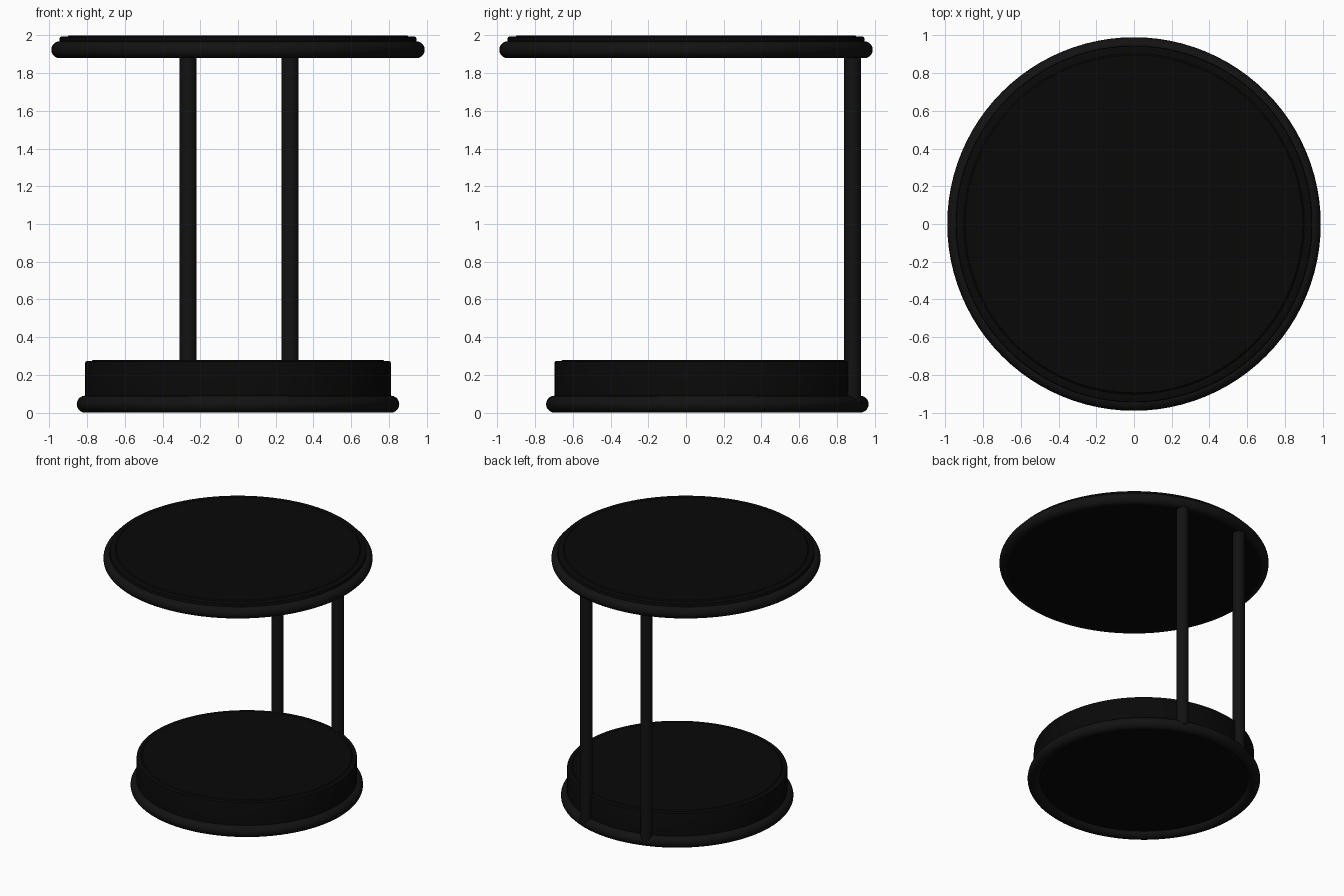
import bpy, bmesh, math
from mathutils import Matrix

if "Cube" in bpy.data.objects:
    bpy.data.objects.remove(bpy.data.objects["Cube"])


def material(name, v):
    m = bpy.data.materials.new(name)
    m.diffuse_color = (v, v, v, 1)
    m.use_nodes = True
    m.node_tree.nodes["Principled BSDF"].inputs["Base Color"].default_value = m.diffuse_color
    return m


frame_black = material("frame_black", 0.006)
panel_black = material("panel_black", 0.0027)


def finish(name, bm, loc, mat):
    bmesh.ops.remove_doubles(bm, verts=bm.verts, dist=1e-5)
    bmesh.ops.recalc_face_normals(bm, faces=bm.faces)
    me = bpy.data.meshes.new(name)
    bm.to_mesh(me)
    bm.free()
    ob = bpy.data.objects.new(name, me)
    bpy.context.collection.objects.link(ob)
    ob.location = loc
    me.materials.append(mat)
    bpy.ops.object.select_all(action='DESELECT')
    ob.select_set(True)
    bpy.context.view_layer.objects.active = ob
    bpy.ops.object.shade_smooth_by_angle(angle=math.radians(35))
    return ob


def lathe(name, profile, loc, mat, steps=96):
    """Spin an (r, z) profile about z."""
    bm = bmesh.new()
    vs = [bm.verts.new((r, 0, z)) for r, z in profile]
    es = [bm.edges.new(p) for p in zip(vs, vs[1:])]
    bmesh.ops.spin(bm, geom=vs + es, cent=(0, 0, 0), axis=(0, 0, 1),
                   angle=2 * math.pi, steps=steps)
    return finish(name, bm, loc, mat)


def ring(radius, z, tube, n=20):
    """Closed circular profile of a tubular ring."""
    return [(radius + tube * math.cos(2 * math.pi * i / n),
             z + tube * math.sin(2 * math.pi * i / n)) for i in range(n + 1)]


def lipped(radius, z0, z1, lip, soft=0.007):
    """Disc profile with a softened lip around a slightly raised panel."""
    zl = z1 - 0.007
    return [(0, z0), (radius, z0), (radius, zl - soft),
            (radius - soft * 0.3, zl - soft * 0.3), (radius - soft, zl),
            (radius - lip + 0.008, zl), (radius - lip, z1), (0, z1)]


base_at = (0, 0.113, 0)

# Table top: disc with a tubular ring around its edge
lathe("top_panel", lipped(0.945, 1.88, 2.0, 0.05), (0, 0, 0), panel_black)
lathe("top_ring", ring(0.945, 1.924, 0.045), (0, 0, 0), frame_black)

# Base: drum standing on a tubular ring, its underside slightly recessed
lathe("base_drum", lipped(0.81, 0.04, 0.28, 0.042), base_at, panel_black)
lathe("base_ring", ring(0.81, 0.045, 0.045), base_at, frame_black)

# Two rear posts, half sunk into the drum
for name, x in (("left_post", -0.264), ("right_post", 0.276)):
    bm = bmesh.new()
    bmesh.ops.create_cone(bm, cap_ends=True, segments=32, radius1=0.045,
                          radius2=0.045, depth=1.86,
                          matrix=Matrix.Translation((0, 0, 0.975)))
    finish(name, bm, (x, 0.883, 0), frame_black)
